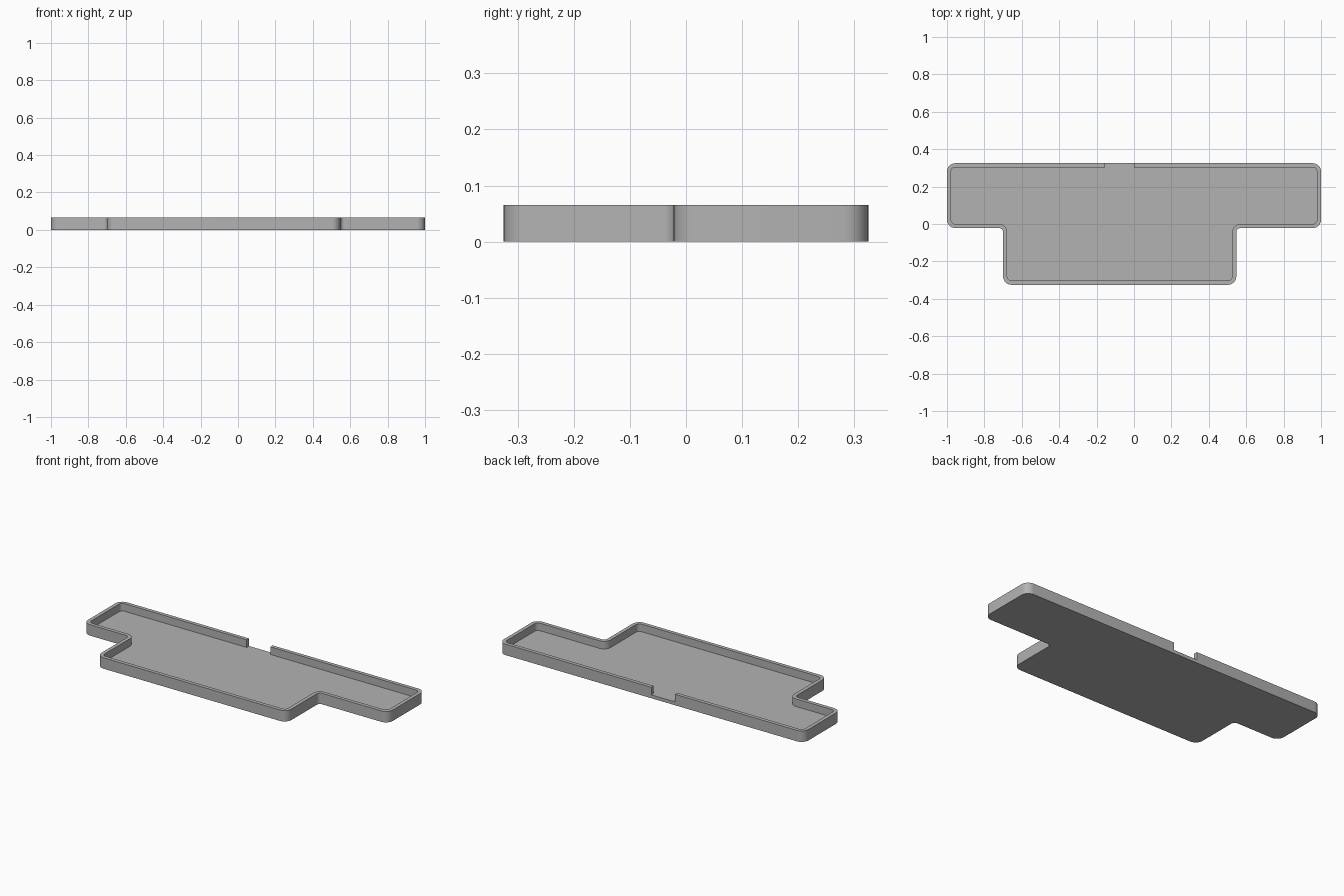
import bpy, bmesh, math
from mathutils import Vector

cube = bpy.data.objects.get("Cube")
if cube:
    bpy.data.objects.remove(cube)

WALL, FLOOR, HEIGHT = 0.022, 0.02, 0.065
BACK, FRONT, STEP = 0.325, -0.325, -0.022
GAP_START, GAP_END = -0.155, 0.0
STEM_RIGHT, STEM_LEFT = -0.70, 0.547
CONVEX_R, CONCAVE_R, SEGMENTS = 0.045, 0.022, 8

# T-shaped outline, counter-clockwise from one end of the back gap to the other
corners = [(-1, BACK), (-1, STEP), (STEM_RIGHT, STEP), (STEM_RIGHT, FRONT),
           (STEM_LEFT, FRONT), (STEM_LEFT, STEP), (1, STEP), (1, BACK)]
path = [Vector(p) for p in [(GAP_START, BACK), *corners, (GAP_END, BACK)]]


def rounded_outlines():
    """Matching outer and inner wall outlines with concentric corner arcs."""
    outer, inner = [path[0]], [path[0] - Vector((0, WALL))]
    for before, here, after in zip(path, path[1:], path[2:]):
        into, out = (here - before).normalized(), (after - here).normalized()
        side = 1 if into.cross(out) > 0 else -1
        radius = CONVEX_R if side > 0 else CONCAVE_R
        center = here + (out - into) * radius
        for k in range(SEGMENTS + 1):
            a = math.pi / 2 * k / SEGMENTS
            ray = into * math.sin(a) - out * math.cos(a)
            outer.append(center + ray * radius)
            inner.append(center + ray * (radius - side * WALL))
    outer.append(path[-1])
    inner.append(path[-1] - Vector((0, WALL)))
    return outer, inner


outer, inner = rounded_outlines()
bm = bmesh.new()


def ring(points, z):
    return [bm.verts.new((p.x, p.y, z)) for p in points]


base, ledge, rim = ring(outer, 0), ring(outer, FLOOR), ring(outer, HEIGHT)
inner_foot, inner_rim = ring(inner, FLOOR), ring(inner, HEIGHT)


def strip(a, b):
    for k in range(len(a) - 1):
        bm.faces.new((a[k], a[k + 1], b[k + 1], b[k]))


# Outside, rim and inside of the wall
for lower, upper in ((base, ledge), (ledge, rim), (rim, inner_rim), (inner_rim, inner_foot)):
    strip(lower, upper)

# Wall ends beside the gap, and the threshold below it
for k in (0, -1):
    bm.faces.new((ledge[k], rim[k], inner_rim[k], inner_foot[k]))
bm.faces.new((base[-1], base[0], ledge[0], ledge[-1]))

# Underside and floor, which runs out through the gap
bm.faces.new(base)
bm.faces.new(inner_foot + [ledge[-1], ledge[0]])
bmesh.ops.recalc_face_normals(bm, faces=bm.faces)

mesh = bpy.data.meshes.new("tray")
bm.to_mesh(mesh)
bm.free()
tray = bpy.data.objects.new("tray", mesh)
bpy.context.collection.objects.link(tray)

# Plain grey finish
grey = bpy.data.materials.new("grey")
grey.use_nodes = True
color = (0.45, 0.45, 0.45, 1)
grey.diffuse_color = color
grey.node_tree.nodes["Principled BSDF"].inputs["Base Color"].default_value = color
mesh.materials.append(grey)

bpy.context.view_layer.objects.active = tray
tray.select_set(True)
bpy.ops.object.shade_smooth_by_angle(angle=math.radians(30))
